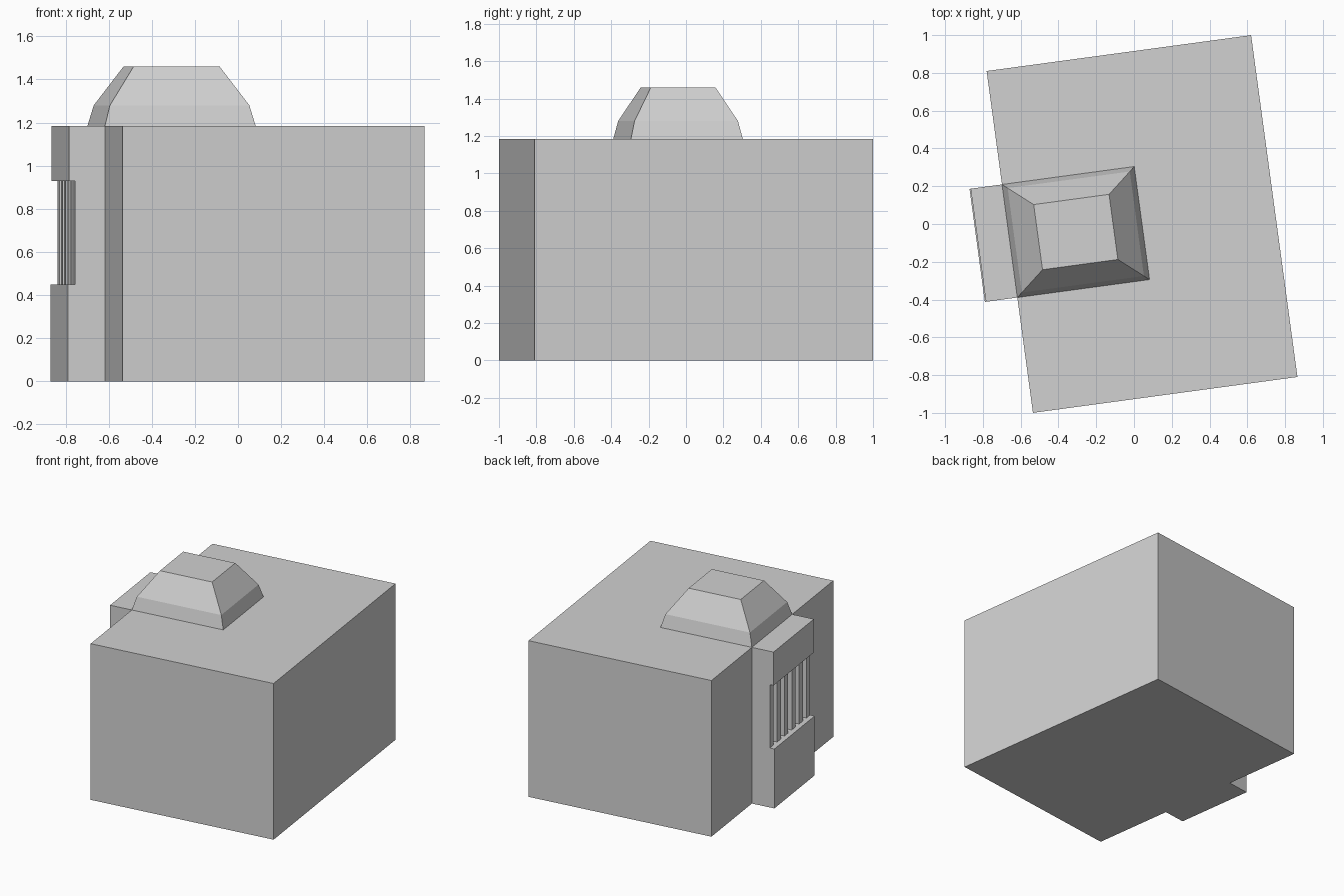
import bpy
import math

if "Cube" in bpy.data.objects:
    bpy.data.objects.remove(bpy.data.objects["Cube"])

ANGLE = math.radians(7.72)   # whole building is turned slightly
CENTRE = (0.0425, 0.0, 0.0)

grey = bpy.data.materials.new("plain grey")
grey.diffuse_color = (0.64, 0.64, 0.64, 1.0)
grey.use_nodes = True
grey.node_tree.nodes["Principled BSDF"].inputs["Base Color"].default_value = grey.diffuse_color


def stack(name, rings):
    """Closed solid from rings of (outline, height), lowest first."""
    n = len(rings[0][0])
    verts = [(x, y, z) for outline, z in rings for x, y in outline]
    faces = [tuple(reversed(range(n)))]
    for r in range(len(rings) - 1):
        a, b = r * n, (r + 1) * n
        for i in range(n):
            j = (i + 1) % n
            faces.append((a + i, a + j, b + j, b + i))
    faces.append(tuple(range(len(verts) - n, len(verts))))
    mesh = bpy.data.meshes.new(name)
    mesh.from_pydata(verts, [], faces)
    mesh.materials.append(grey)
    obj = bpy.data.objects.new(name, mesh)
    obj.location = CENTRE
    obj.rotation_euler.z = ANGLE
    bpy.context.collection.objects.link(obj)
    return obj


def rect(x0, x1, y0, y1):
    return [(x0, y0), (x1, y0), (x1, y1), (x0, y1)]


WALL_X, WALL_Y, TOP = 0.7065, 0.913, 1.183
Y0, Y1 = -0.297, 0.307       # width shared by bay and roof

# Main block
stack("main_block", [(rect(-WALL_X, WALL_X, -WALL_Y, WALL_Y), 0), (rect(-WALL_X, WALL_X, -WALL_Y, WALL_Y), TOP)])

# Bay on the left wall: solid base and head
for name, x, z0, z1 in (("bay_base", -0.88, 0.0, 0.45),
                        ("bay_head", -0.874, 0.93, TOP)):
    outline = rect(x, -WALL_X, Y0, Y1)
    stack(name, [(outline, z0), (outline, z1)])

# Recessed middle of the bay: six piers with five grooves between them
FACE, GROOVE, PIERS = -0.845, -0.812, 6
step = (Y1 - Y0) / (2 * PIERS - 1)
outline = [(-WALL_X, Y1)]
for i in range(2 * PIERS - 1):
    x = FACE if i % 2 == 0 else GROOVE
    outline += [(x, Y1 - i * step), (x, Y1 - (i + 1) * step)]
outline.append((-WALL_X, Y0))
stack("bay_piers", [(outline, 0.45), (outline, 0.93)])

# Two-slope roof over the inner end of the bay
roof = [(0.0, 0.0, TOP), (0.027, 0.023, 1.28), (0.152, 0.128, 1.46)]
stack("hipped_roof", [(rect(-WALL_X + a, -a, Y0 + b, Y1 - b), z)
                      for a, b, z in roof])
